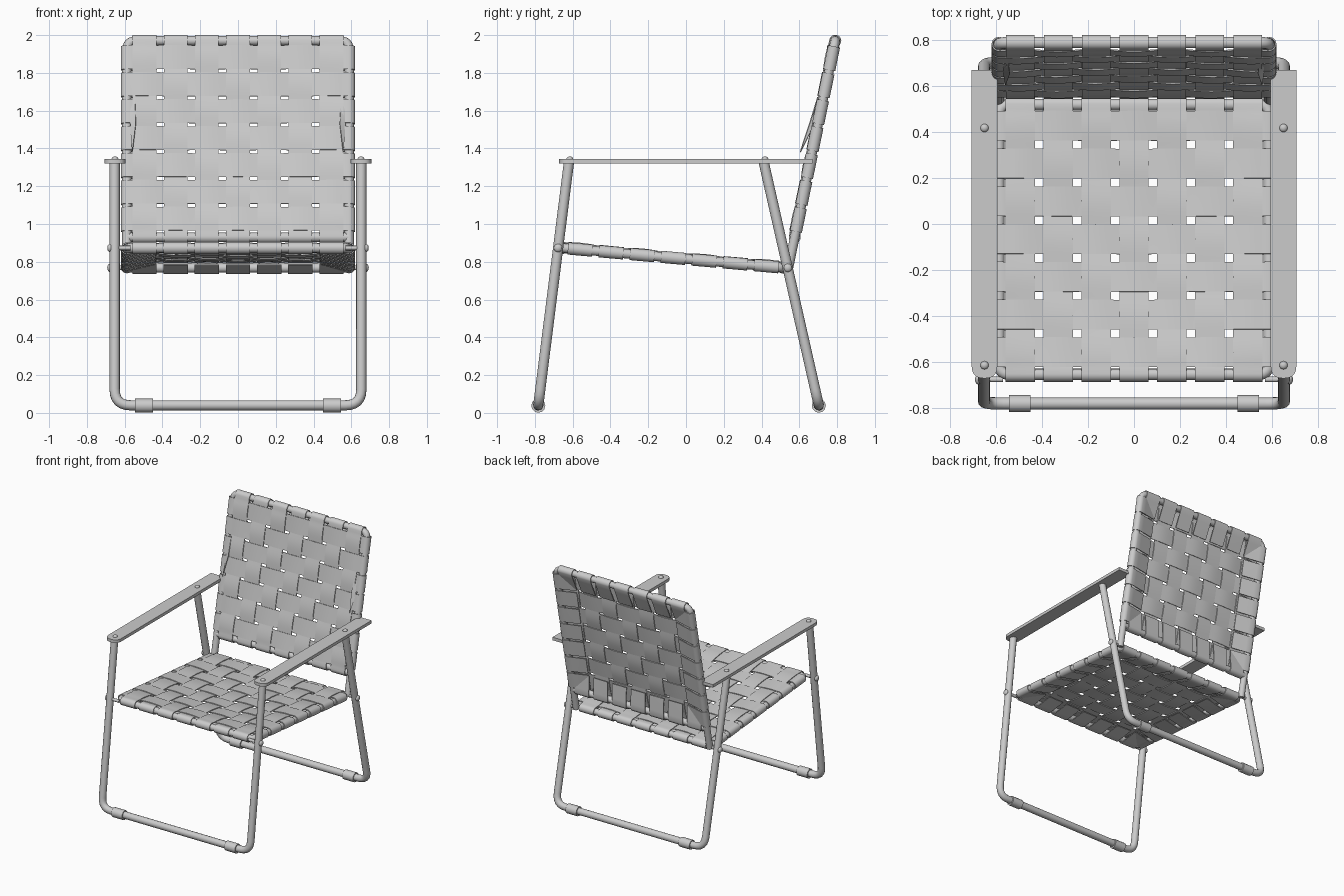
import bpy, bmesh, math
from mathutils import Vector

if "Cube" in bpy.data.objects:
    bpy.data.objects.remove(bpy.data.objects["Cube"])

grey = bpy.data.materials.new("light grey")
grey.diffuse_color = (0.6, 0.6, 0.6, 1)
grey.use_nodes = True
grey.node_tree.nodes["Principled BSDF"].inputs["Base Color"].default_value = grey.diffuse_color


def finish(ob, angle=40):
    """Bake modifiers or curves to mesh, then smooth while keeping sharp edges."""
    bpy.ops.object.select_all(action='DESELECT')
    ob.select_set(True)
    bpy.context.view_layer.objects.active = ob
    bpy.ops.object.convert(target='MESH')
    ob = bpy.context.object
    ob.data.materials.clear()
    ob.data.materials.append(grey)
    bpy.ops.object.shade_smooth_by_angle(angle=math.radians(angle))
    return ob


def add_mesh(name, bm):
    me = bpy.data.meshes.new(name)
    bm.to_mesh(me)
    bm.free()
    ob = bpy.data.objects.new(name, me)
    bpy.context.collection.objects.link(ob)
    return ob


def fillet(pts, rad, closed=False, steps=6):
    """Round the corners of a polyline."""
    pts = [Vector(p) for p in pts]
    n, out = len(pts), []
    for i, p in enumerate(pts):
        if not closed and i in (0, n - 1):
            out.append(p)
            continue
        a = p + (pts[i - 1] - p).normalized() * rad
        b = p + (pts[(i + 1) % n] - p).normalized() * rad
        for k in range(steps + 1):
            t = k / steps
            out.append(a * (1 - t) ** 2 + p * 2 * t * (1 - t) + b * t * t)
    return out


def tube(name, pts, r, rad=0.0, closed=False):
    path = fillet(pts, rad, closed) if rad else [Vector(p) for p in pts]
    cu = bpy.data.curves.new(name, 'CURVE')
    cu.dimensions = '3D'
    cu.bevel_depth = r
    cu.bevel_resolution = 4
    cu.use_fill_caps = True
    sp = cu.splines.new('POLY')
    sp.points.add(len(path) - 1)
    for q, p in zip(sp.points, path):
        q.co = (*p, 1)
    sp.use_cyclic_u = closed
    ob = bpy.data.objects.new(name, cu)
    bpy.context.collection.objects.link(ob)
    return finish(ob)


def dome(name, loc, r, scale):
    bm = bmesh.new()
    bmesh.ops.create_uvsphere(bm, u_segments=16, v_segments=8, radius=r)
    bmesh.ops.scale(bm, vec=scale, verts=bm.verts)
    bmesh.ops.translate(bm, vec=loc, verts=bm.verts)
    return finish(add_mesh(name, bm))


TUBE = 0.025          # frame tube radius
WRAP = TUBE + 0.004   # radius of a strap round the tube


def strap_path(half, pitch, parity, amp=0.005):
    """Side profile of one strap: flap, wrap, woven span, wrap, flap."""
    end = []
    for k in range(4):                       # flap under the panel
        t = k / 4
        end.append((-half + 0.15 * (1 - t), -WRAP + (WRAP * 1.35) * (1 - t)))
    for k in range(11):                      # half turn round the tube
        a = math.radians(-90 - 18 * k)
        end.append((-half + WRAP * math.cos(a), WRAP * math.sin(a)))
    mid, n = [], 56
    for k in range(1, n):
        a = -half + 2 * half * k / n
        wave = math.cos(math.pi * a / pitch) * (-1) ** parity
        fade = min(1, (half - abs(a)) / 0.06)
        mid.append((a, WRAP + amp * wave * fade))
    return end + mid + [(-a, h) for a, h in reversed(end)]


def webbing(name, origin, v, half_u, half_v, pitch_u, pitch_v, wid_u, wid_v, sag):
    """Woven panel of seven straps each way."""
    o, u, v = Vector(origin), Vector((1, 0, 0)), Vector(v).normalized()
    n = u.cross(v)
    for label, along_v in (("lengthwise", True), ("crosswise", False)):
        bm = bmesh.new()
        half, other = (half_v, half_u) if along_v else (half_u, half_v)
        pitch, gap = (pitch_v, pitch_u) if along_v else (pitch_u, pitch_v)
        width = wid_u if along_v else wid_v
        for i in range(-3, 4):
            path = strap_path(half, pitch, i + (0 if along_v else 1))
            rows = []
            for a, h in path:
                row = []
                for k in range(5):
                    c = i * gap + width * (k / 4 - 0.5)
                    dip = sag * max(0, 1 - (a / half) ** 2) * max(0, 1 - (c / other) ** 2)
                    p = u * c + v * a if along_v else u * a + v * c
                    row.append(bm.verts.new(o + p + n * (h - dip)))
                rows.append(row)
            for r0, r1 in zip(rows, rows[1:]):
                for k in range(4):
                    bm.faces.new((r0[k], r0[k + 1], r1[k + 1], r1[k]))
        bmesh.ops.recalc_face_normals(bm, faces=bm.faces)
        ob = add_mesh(name + "_" + label + "_straps", bm)
        m = ob.modifiers.new("thickness", 'SOLIDIFY')
        m.thickness = 0.006
        m.offset = 0
        finish(ob)


# Front and rear leg loops with foot sleeves
LX = 0.653
for name, top_y, foot_y in (("front_leg", -0.62, -0.782), ("rear_leg", 0.412, 0.703)):
    tube(name, [(-LX, top_y, 1.325), (-LX, foot_y, 0.04),
                (LX, foot_y, 0.04), (LX, top_y, 1.325)], 0.027, rad=0.085)
    for s in (-1, 1):
        tube(name + "_sleeve", [(s * 0.45, foot_y, 0.038), (s * 0.545, foot_y, 0.038)], 0.037)

# Seat frame and back frame
FX = 0.588
tube("seat_frame", [(-FX, -0.655, 0.873), (FX, -0.655, 0.873),
                    (FX, 0.52, 0.768), (-FX, 0.52, 0.768)], TUBE, rad=0.05, closed=True)


def back_y(z):
    return 0.543 + (z - 0.77) * 0.206


tube("back_frame", [(-FX, back_y(0.76), 0.76), (-FX, back_y(1.97), 1.97),
                    (FX, back_y(1.97), 1.97), (FX, back_y(0.76), 0.76)], TUBE, rad=0.05)
tube("back_lower_bar", [(-FX, back_y(0.93), 0.93), (FX, back_y(0.93), 0.93)], TUBE)

# Woven webbing of the seat and back
webbing("seat", (0, -0.0675, 0.8205), (0, 1.175, -0.105), FX, 0.59,
        0.165, 0.165, 0.128, 0.13, 0.02)
webbing("back", (0, back_y(1.45), 1.45), (0, 0.206, 1), FX, 0.531,
        0.165, 0.1455, 0.125, 0.128, 0.012)

for s in (-1, 1):
    # Armrest: flat board with a rounded front end
    outline = fillet([(s * 0.595, 0.67, 0), (s * 0.595, -0.672, 0),
                      (s * 0.707, -0.672, 0), (s * 0.707, 0.67, 0)], 0.054)
    bm = bmesh.new()
    face = bm.faces.new([bm.verts.new((p.x, p.y, 1.32)) for p in outline])
    ext = bmesh.ops.extrude_face_region(bm, geom=[face])
    bmesh.ops.translate(bm, vec=(0, 0, 0.024),
                        verts=[g for g in ext["geom"] if isinstance(g, bmesh.types.BMVert)])
    bmesh.ops.recalc_face_normals(bm, faces=bm.faces)
    finish(add_mesh("armrest", bm))

    # Rivets on the armrest and pivot bolts on the legs
    for y in (-0.615, 0.418):
        dome("armrest_rivet", (s * 0.651, y, 1.344), 0.018, (1, 1, 0.75))
    for y, z in ((-0.677, 0.873), (0.539, 0.768)):
        tube("pivot_bolt", [(s * 0.57, y, z), (s * 0.682, y, z)], 0.012)
        dome("pivot_bolt_head", (s * 0.678, y, z), 0.022, (0.65, 1, 1))

    # Loose strap edge standing off the front of the back
    bm = bmesh.new()
    pts = [(0.545, back_y(1.67) - 0.03, 1.67), (0.54, back_y(1.53) - 0.045, 1.53),
           (0.558, 0.605, 1.38), (0.568, back_y(1.5) - 0.03, 1.5),
           (0.57, back_y(1.6) - 0.03, 1.6)]
    bm.faces.new([bm.verts.new((s * x, y, z)) for x, y, z in pts])
    bmesh.ops.triangulate(bm, faces=bm.faces)
    ob = add_mesh("loose_strap_edge", bm)
    ob.modifiers.new("thickness", 'SOLIDIFY').thickness = 0.004
    finish(ob)
